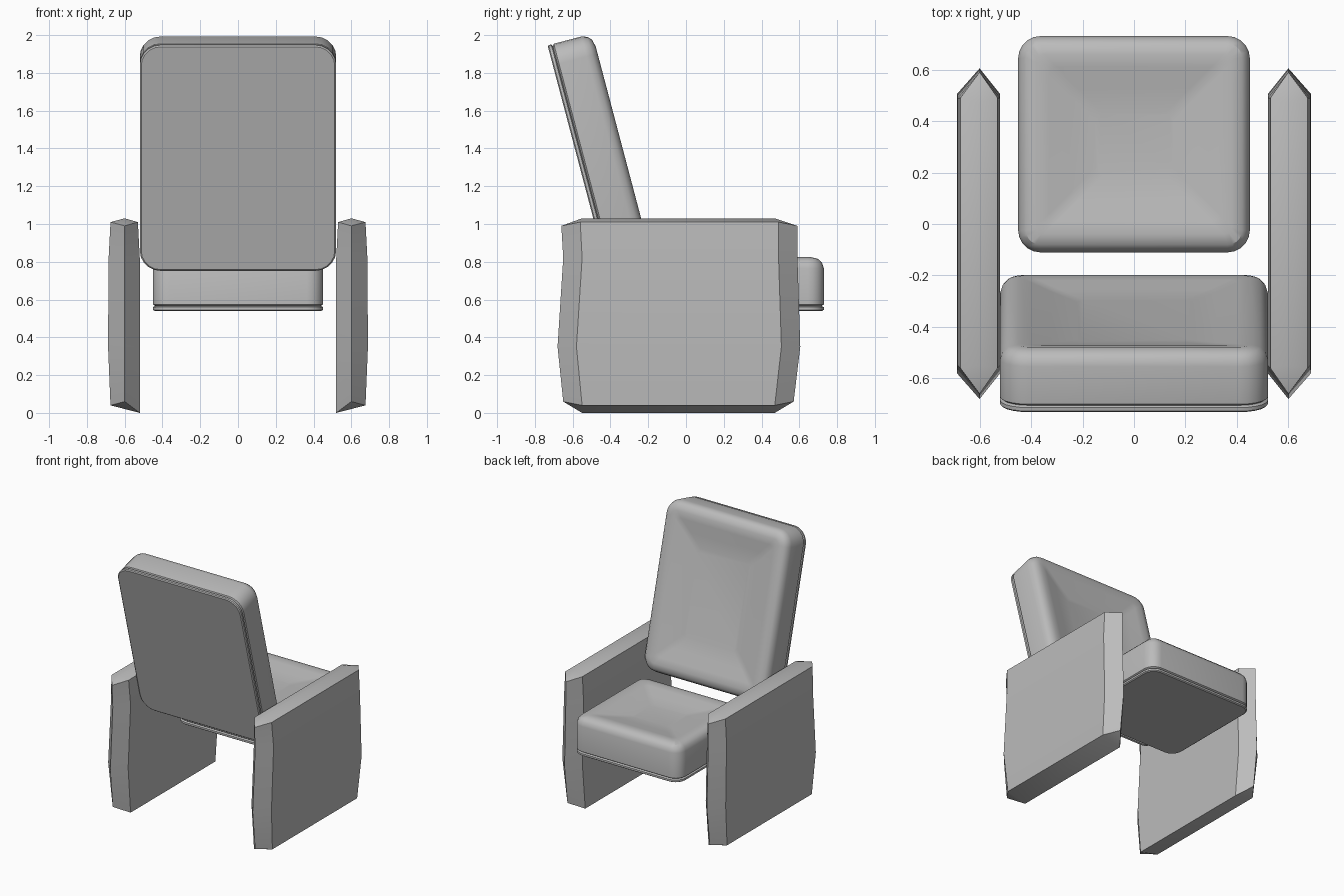
import bpy
import bmesh
import math

cube = bpy.data.objects.get("Cube")
if cube:
    bpy.data.objects.remove(cube, do_unlink=True)

# Single upholstery colour
grey = bpy.data.materials.new("plain_grey")
grey.use_nodes = True
grey.diffuse_color = (0.5, 0.5, 0.5, 1)
bsdf = next(n for n in grey.node_tree.nodes if n.type == 'BSDF_PRINCIPLED')
bsdf.inputs["Base Color"].default_value = (0.5, 0.5, 0.5, 1)
bsdf.inputs["Roughness"].default_value = 0.8


def finish(name, bm, angle):
    """Turn a bmesh into a shaded object with the shared material."""
    bmesh.ops.recalc_face_normals(bm, faces=bm.faces)
    mesh = bpy.data.meshes.new(name)
    bm.to_mesh(mesh)
    bm.free()
    mesh.materials.append(grey)
    obj = bpy.data.objects.new(name, mesh)
    bpy.context.collection.objects.link(obj)
    bpy.ops.object.select_all(action='DESELECT')
    obj.select_set(True)
    bpy.context.view_layer.objects.active = obj
    bpy.ops.object.shade_smooth_by_angle(angle=math.radians(angle))
    return obj


def bridge(bm, rings):
    """Join each ring of vertices to the next with quads."""
    for a, b in zip(rings, rings[1:]):
        for i in range(len(a)):
            j = (i + 1) % len(a)
            bm.faces.new((a[i], a[j], b[j], b[i]))


def rounded_ring(bm, half_w, half_d, radius, z, steps=5):
    """Rounded rectangle of vertices at height z."""
    ring = []
    for k, (sx, sy) in enumerate(((1, 1), (-1, 1), (-1, -1), (1, -1))):
        for s in range(steps + 1):
            t = math.pi / 2 * (k + s / steps)
            ring.append(bm.verts.new((sx * (half_w - radius) + radius * math.cos(t),
                                      sy * (half_d - radius) + radius * math.sin(t), z)))
    return ring


def cushion(name, half_w, half_d, radius, profile):
    """Loft a padded block from (inset, height) steps, base to dished face."""
    bm = bmesh.new()
    rings = [rounded_ring(bm, half_w - i, half_d - i, max(radius - i, 0.03), z)
             for i, z in profile]
    bridge(bm, rings)
    bm.faces.new(rings[0])
    bm.faces.new(rings[-1])
    return finish(name, bm, 32)


def padded_profile(thick):
    """Base lip, piping groove, straight side, soft rim, shallow dish."""
    return [(0.008, 0), (0, 0.006), (0, 0.02), (0.012, 0.026), (0, 0.034),
            (0, thick - 0.06), (0.01, thick - 0.03), (0.03, thick - 0.01),
            (0.07, thick), (0.12, thick - 0.008), (0.2, thick - 0.025),
            (0.3, thick - 0.04)]


# Seat cushion
seat = cushion("seat_cushion", 0.45, 0.42, 0.085, padded_profile(0.285))
seat.location = (0, 0.31, 0.54)

# Reclined backrest
recline = math.radians(14.8)
back = cushion("backrest", 0.52, 0.618, 0.11, padded_profile(0.245))
back.rotation_euler.x = recline - math.pi / 2
back.location = (0, -0.575, 1.348)

# Arm panels: tapered slabs with pointed ends and a ridged top
# each level: outer x, inner x, front tip y, back tip y, tip z, outer z, inner z
levels = [(0.675, 0.52, 0.57, -0.65, 0.06, 0.04, 0.0),
          (0.688, 0.52, 0.605, -0.68, 0.35, 0.35, 0.35),
          (0.685, 0.52, 0.59, -0.65, 0.82, 0.82, 0.82),
          (0.675, 0.53, 0.59, -0.66, 0.99, 1.01, 1.01)]
for side, label in ((1, "left"), (-1, "right")):
    bm = bmesh.new()
    rings = []
    for outer, inner, front, rear, tip_z, out_z, in_z in levels:
        points = [(0.6, front, tip_z), (outer, front - 0.1, out_z),
                  (outer, rear + 0.1, out_z), (0.6, rear, tip_z),
                  (inner, rear + 0.1, in_z), (inner, front - 0.1, in_z)]
        rings.append([bm.verts.new((side * x, y, z)) for x, y, z in points])
    bridge(bm, rings)
    # sloping underside
    f_tip, f_out, b_out, b_tip, b_in, f_in = rings[0]
    for face in ((f_tip, f_out, f_in), (f_out, b_out, b_in, f_in), (b_out, b_tip, b_in)):
        bm.faces.new(face)
    # ridged top
    f_tip, f_out, b_out, b_tip, b_in, f_in = rings[-1]
    r_front = bm.verts.new((side * 0.6, 0.47, 1.03))
    r_back = bm.verts.new((side * 0.6, -0.55, 1.03))
    for face in ((f_tip, f_out, r_front), (f_out, b_out, r_back, r_front),
                 (b_out, b_tip, r_back), (b_tip, b_in, r_back),
                 (b_in, f_in, r_front, r_back), (f_in, f_tip, r_front)):
        bm.faces.new(face)
    finish(label + "_arm_panel", bm, 25)
